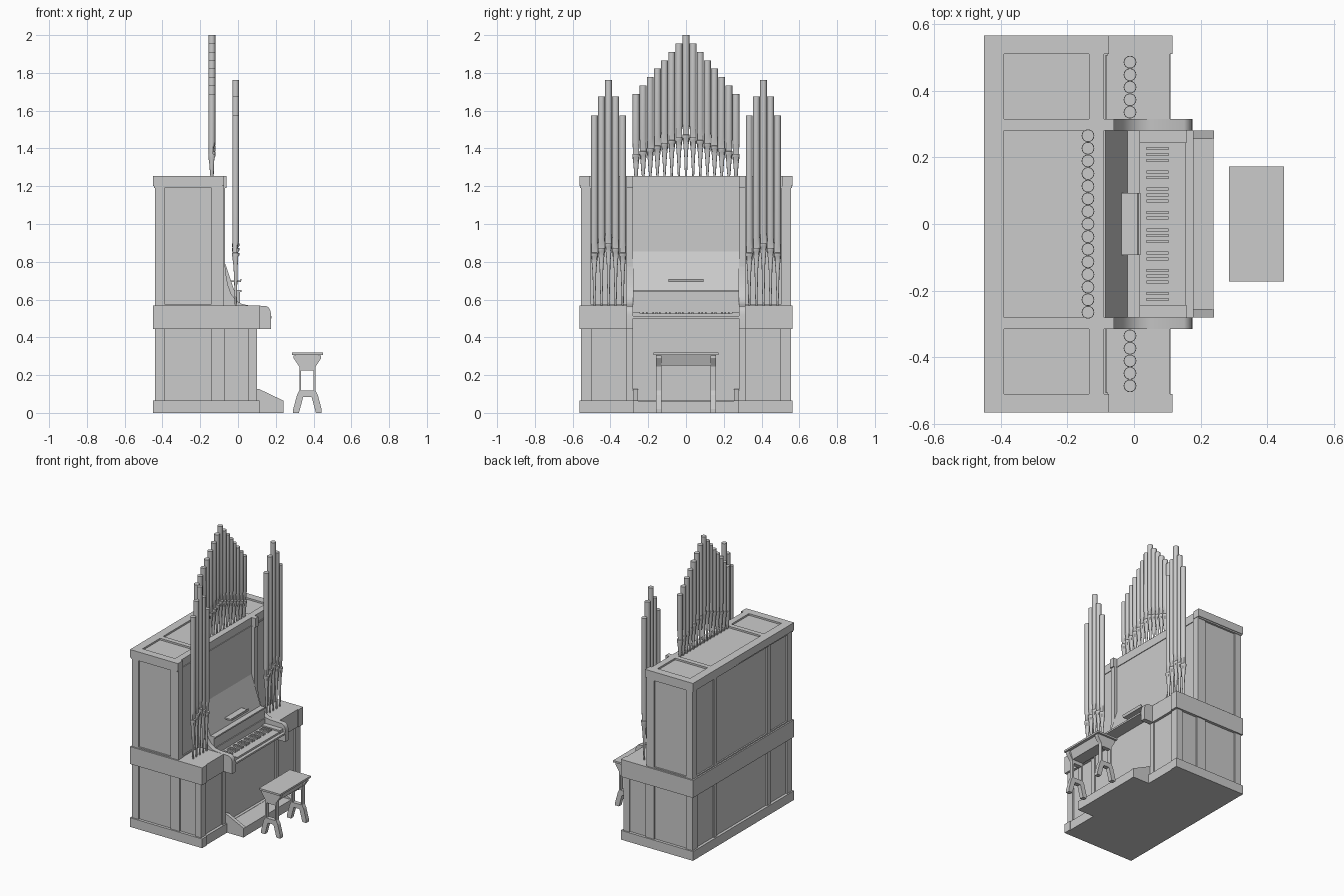
import bpy, bmesh, math

if "Cube" in bpy.data.objects:
    bpy.data.objects.remove(bpy.data.objects["Cube"])


def finish(name, bm, smooth=None):
    bmesh.ops.recalc_face_normals(bm, faces=bm.faces)
    me = bpy.data.meshes.new(name)
    bm.to_mesh(me)
    bm.free()
    ob = bpy.data.objects.new(name, me)
    bpy.context.collection.objects.link(ob)
    if smooth:
        bpy.ops.object.select_all(action='DESELECT')
        ob.select_set(True)
        bpy.context.view_layer.objects.active = ob
        bpy.ops.object.shade_smooth_by_angle(angle=math.radians(smooth))
    return ob


def prism(name, pts, y0, y1, smooth=None):
    """Extrude an x-z outline from y0 to y1."""
    bm = bmesh.new()
    a = [bm.verts.new((x, y0, z)) for x, z in pts]
    b = [bm.verts.new((x, y1, z)) for x, z in pts]
    bm.faces.new(a)
    bm.faces.new(b[::-1])
    n = len(pts)
    for i in range(n):
        j = (i + 1) % n
        bm.faces.new((a[i], b[i], b[j], a[j]))
    return finish(name, bm, smooth)


def box(name, x0, x1, y0, y1, z0, z1):
    return prism(name, [(x0, z0), (x1, z0), (x1, z1), (x0, z1)], min(y0, y1), max(y0, y1))


def pipe(name, x, y, base, mouth, top, r=0.0182, n=16):
    """Conical foot, flattened mouth, round body. Each ring: z, radius, front limit."""
    rings = [(base, .005, 1), (mouth - .10, .0095, 1), (mouth - .045, .0135, .8),
             (mouth - .008, r, .72), (mouth, r * 1.05, 1), (mouth + .012, r * 1.05, 1),
             (mouth + .013, r * .93, .35), (mouth + .035, r * .93, .45),
             (mouth + .075, r, 1), (top, r, 1)]
    bm = bmesh.new()
    prev = None
    for z, rad, lim in rings:
        cur = []
        for i in range(n):
            t = 2 * math.pi * i / n
            cur.append(bm.verts.new((x + rad * min(math.cos(t), lim), y + rad * math.sin(t), z)))
        if prev:
            for i in range(n):
                j = (i + 1) % n
                bm.faces.new((prev[i], prev[j], cur[j], cur[i]))
        else:
            bm.faces.new(cur[::-1])
        prev = cur
    bm.faces.new(prev)
    finish(name, bm, 35)


# Case: plinth, lower body, middle band, upper body
box("plinth", -.45, .11, -.565, .565, 0, .065)
box("lower_body", -.43, .09, -.545, .545, .065, .445)
box("middle_band", -.45, -.09, -.565, .565, .445, .568)
box("upper_body", -.43, -.09, -.545, .545, .568, 1.2)
box("upper_moulding", -.445, -.085, -.56, .56, 1.19, 1.2)

# Cornice with three recessed top panels
box("cornice_slab", -.45, -.09, -.565, .565, 1.2, 1.243)
box("cornice_back_rail", -.45, -.39, -.565, .565, 1.243, 1.255)
box("cornice_front_rail", -.135, -.09, -.565, .565, 1.243, 1.255)
for s in (-1, 1):
    box("cornice_end_rail", -.39, -.135, s * .51, s * .565, 1.243, 1.255)
    box("cornice_divider", -.39, -.135, s * .28, s * .315, 1.243, 1.255)
    box("cornice_corner_block", -.09, -.075, s * .51, s * .565, 1.2, 1.255)
    box("cornice_post_cap", -.09, -.06, s * .28, s * .315, 1.19, 1.255)

    # Front ledges carrying the side pipes
    box("pipe_ledge", -.09, .108, s * .315, s * .55, .445, .568)
    box("ledge_end", -.09, .115, s * .51, s * .565, .445, .568)
    box("plinth_end", .10, .115, s * .51, s * .565, 0, .065)

    # Side, front and back posts framing the panels
    for x0, x1 in ((-.44, -.39), (-.14, -.07), (.055, .10)):
        box("lower_side_post", x0, x1, s * .50, s * .555, .065, .445)
    for x0, x1 in ((-.44, -.39), (-.14, -.078)):
        box("upper_side_post", x0, x1, s * .505, s * .555, .568, 1.2)
    for z0, z1 in ((.065, .445), (.568, 1.2)):
        box("back_post", -.44, -.42, s * .28, s * .315, z0, z1)
    box("lower_front_post", .08, .10, s * .28, s * .315, .065, .445)
    box("upper_front_post", -.10, -.068, s * .28, s * .315, .568, 1.2)

    # Scrolled keyboard cheeks
    prism("keyboard_cheek", [(-.09, .445), (.175, .445), (.175, .52), (.172, .54), (.164, .556),
                             (.15, .566), (.05, .57), (.02, .577), (-.01, .595), (-.035, .628),
                             (-.053, .675), (-.065, .74), (-.07, .8), (-.09, .8)],
          s * .28, s * .315, 35)
    box("key_end_block", .0, .158, s * .243, s * .28, .50, .535)

    # Pedal box cheeks
    prism("pedal_cheek", [(.09, 0), (.24, 0), (.24, .065), (.11, .127), (.09, .127)],
          s * .255, s * .28)

    # Stool legs: shaped top, two posts, splayed feet
    y0, y1 = s * .13, s * .16
    cx = .3675
    prism("stool_leg_top", [(cx - .073, .305), (cx - .073, .29), (cx - .043, .245), (cx - .043, .225),
                            (cx + .043, .225), (cx + .043, .245), (cx + .073, .29),
                            (cx + .073, .305)], y0, y1)
    prism("stool_foot", [(cx - .043, .118), (cx - .055, .095), (cx - .075, .02), (cx - .075, 0),
                         (cx - .045, 0), (cx - .022, .085), (cx + .022, .085), (cx + .045, 0),
                         (cx + .075, 0), (cx + .075, .02), (cx + .055, .095),
                         (cx + .043, .118)], y0, y1)
    for t in (-1, 1):
        a, b = sorted((cx + t * .033, cx + t * .043))
        box("stool_post", a, b, y0, y1, .118, .225)

# Lower moulding of the upper case
box("waist_moulding", -.44, -.082, -.555, .555, .568, .576)

# Pedal floor
box("pedal_floor", .09, .238, -.255, .255, 0, .063)

# Sloping music panel with lip and little rest
prism("music_panel", [(-.095, .87), (-.02, .65), (.018, .65), (.018, .64), (.01, .64),
                      (.01, .57), (.016, .57), (.016, .5), (-.095, .5)], -.28, .28)
prism("music_rest", [(-.04, .692), (.015, .692), (.02, .71), (.014, .71), (.01, .702),
                     (-.04, .702)], -.093, .093)

# Keyboard
box("lower_band_front", -.09, .09, -.28, .28, .445, .505)
box("key_bed", .0, .178, -.28, .28, .50, .512)
box("white_keys", .01, .155, -.243, .243, .512, .525)
pitch = .486 / 28
for k in range(28):
    if k % 7 in (0, 1, 3, 4, 5):
        y = -.243 + (k + 1) * pitch
        box("black_key", .037, .104, y - .0045, y + .0045, .525, .534)

# Stool seat and tapered apron
box("stool_seat", .285, .45, -.172, .172, .307, .32)
prism("stool_apron", [(.305, .307), (.325, .25), (.41, .25), (.43, .307)], -.158, .158)

# Pipes: tall central arch and two side groups
for i in range(-7, 8):
    d = abs(i)
    pipe("centre_pipe", -.138, i * .0378, 1.243, 1.46 - d * .0145, 2.0 - d * .0445)
for s in (-1, 1):
    for i in range(-2, 3):
        d = abs(i)
        pipe("side_pipe", -.012, s * .41 + i * .0375, .566, .885 - d * .025, 1.762 - (0, .086, .187)[d])
